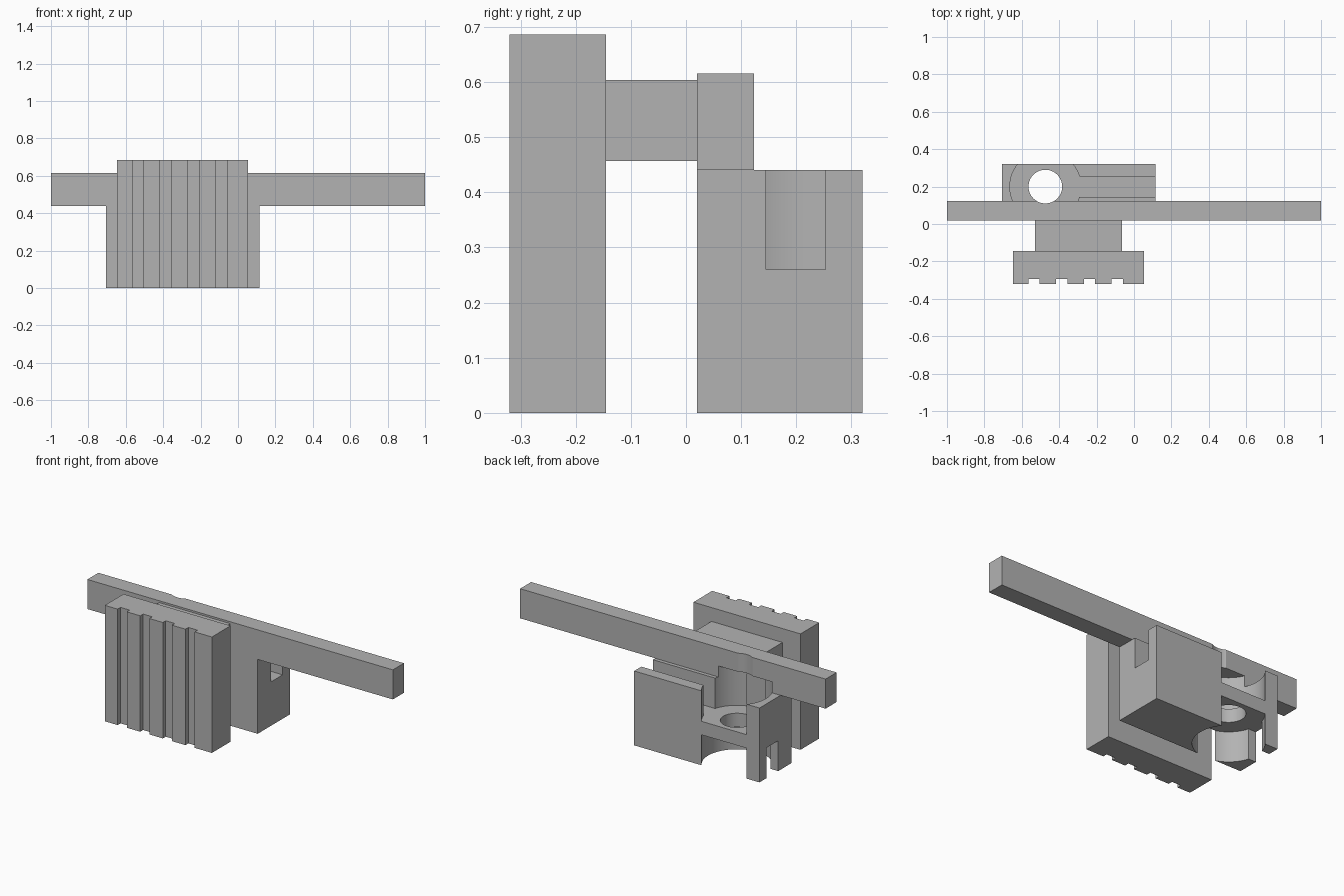
import bpy
import bmesh
from math import radians
from mathutils import Matrix, Vector

cube = bpy.data.objects.get("Cube")
if cube:
    bpy.data.objects.remove(cube, do_unlink=True)

GREY = (0.45, 0.45, 0.45, 1)
grey = bpy.data.materials.new("plain grey")
grey.use_nodes = True
grey.diffuse_color = GREY
grey.node_tree.nodes["Principled BSDF"].inputs["Base Color"].default_value = GREY


def make_object(name, bm):
    bmesh.ops.recalc_face_normals(bm, faces=bm.faces)
    mesh = bpy.data.meshes.new(name)
    bm.to_mesh(mesh)
    bm.free()
    mesh.materials.append(grey)
    obj = bpy.data.objects.new(name, mesh)
    bpy.context.collection.objects.link(obj)
    return obj


def box(name, x, y, z):
    bm = bmesh.new()
    bmesh.ops.create_cube(bm, size=1)
    for v in bm.verts:
        v.co = Vector([r[0] if c < 0 else r[1] for c, r in zip(v.co, (x, y, z))])
    return make_object(name, bm)


def prism(name, points, direction):
    """Extrude a flat outline along a direction."""
    bm = bmesh.new()
    face = bm.faces.new([bm.verts.new(p) for p in points])
    new = bmesh.ops.extrude_face_region(bm, geom=[face])["geom"]
    verts = [g for g in new if isinstance(g, bmesh.types.BMVert)]
    bmesh.ops.translate(bm, verts=verts, vec=direction)
    return make_object(name, bm)


def cylinder(name, radius, z0, z1):
    bm = bmesh.new()
    bmesh.ops.create_cone(bm, cap_ends=True, segments=64, radius1=radius,
                          radius2=radius, depth=z1 - z0,
                          matrix=Matrix.Translation((HOLE_X, HOLE_Y, (z0 + z1) / 2)))
    return make_object(name, bm)


def combine(obj, other, operation):
    """Apply a boolean and discard the helper."""
    other.hide_render = True
    mod = obj.modifiers.new(operation, "BOOLEAN")
    mod.operation = operation
    mod.solver = "EXACT"
    mod.object = other
    bpy.context.view_layer.update()
    graph = bpy.context.evaluated_depsgraph_get()
    mesh = bpy.data.meshes.new_from_object(obj.evaluated_get(graph))
    obj.modifiers.clear()
    obj.data = mesh
    bpy.data.objects.remove(other, do_unlink=True)


HOLE_X, HOLE_Y = -0.474, 0.2
LEFT, RIGHT = -0.705, 0.115      # block ends
FRONT, BACK = 0.02, 0.32         # block depth
BLOCK_TOP, BAR_TOP = 0.44, 0.615
WEB_LOW, WEB_HIGH = 0.18, 0.26   # thin web between the two round pockets

# Long bar with the front of the block hanging below it
outline = [(-1, BAR_TOP), (-1, BLOCK_TOP), (LEFT, BLOCK_TOP), (LEFT, 0),
           (RIGHT, 0), (RIGHT, BLOCK_TOP), (1, BLOCK_TOP), (1, BAR_TOP)]
body = prism("bar_and_block", [(x, FRONT, z) for x, z in outline], (0, 0.103, 0))
combine(body, box("block_rear", (LEFT, RIGHT), (0.07, BACK), (0, BLOCK_TOP)), "UNION")

# Round pockets above and below the web, through hole and the two slots
SLOT_Y = (0.145, 0.253)
for cutter in (
    cylinder("upper_pocket", 0.19, WEB_HIGH, 0.505),
    cylinder("lower_pocket", 0.19, -0.1, WEB_LOW),
    cylinder("through_hole", 0.09, -0.2, 0.8),
    box("upper_slot", (HOLE_X, 0.3), SLOT_Y, (WEB_HIGH, 0.5)),
    box("lower_slot", (-0.9, HOLE_X), SLOT_Y, (-0.1, WEB_LOW)),
):
    combine(body, cutter, "DIFFERENCE")

# Neck joining the grip to the bar
box("neck", (-0.53, -0.065), (-0.145, FRONT), (0.457, 0.604))

# Grip with four upright grooves in its front
GRIP_FRONT, GRIP_BACK = -0.32, -0.145
profile = [(-0.648, GRIP_BACK), (-0.648, GRIP_FRONT)]
for i in range(4):
    x0 = -0.564 + i * 0.148
    x1 = x0 + 0.06
    floor = GRIP_FRONT + 0.027
    profile += [(x0, GRIP_FRONT), (x0, floor), (x1, floor), (x1, GRIP_FRONT)]
profile += [(0.053, GRIP_FRONT), (0.053, GRIP_BACK)]
prism("grip", [(x, y, 0) for x, y in profile], (0, 0, 0.686))

# Smooth the round walls and keep the edges crisp
bpy.ops.object.select_all(action="DESELECT")
body.select_set(True)
bpy.context.view_layer.objects.active = body
bpy.ops.object.shade_smooth_by_angle(angle=radians(30))
